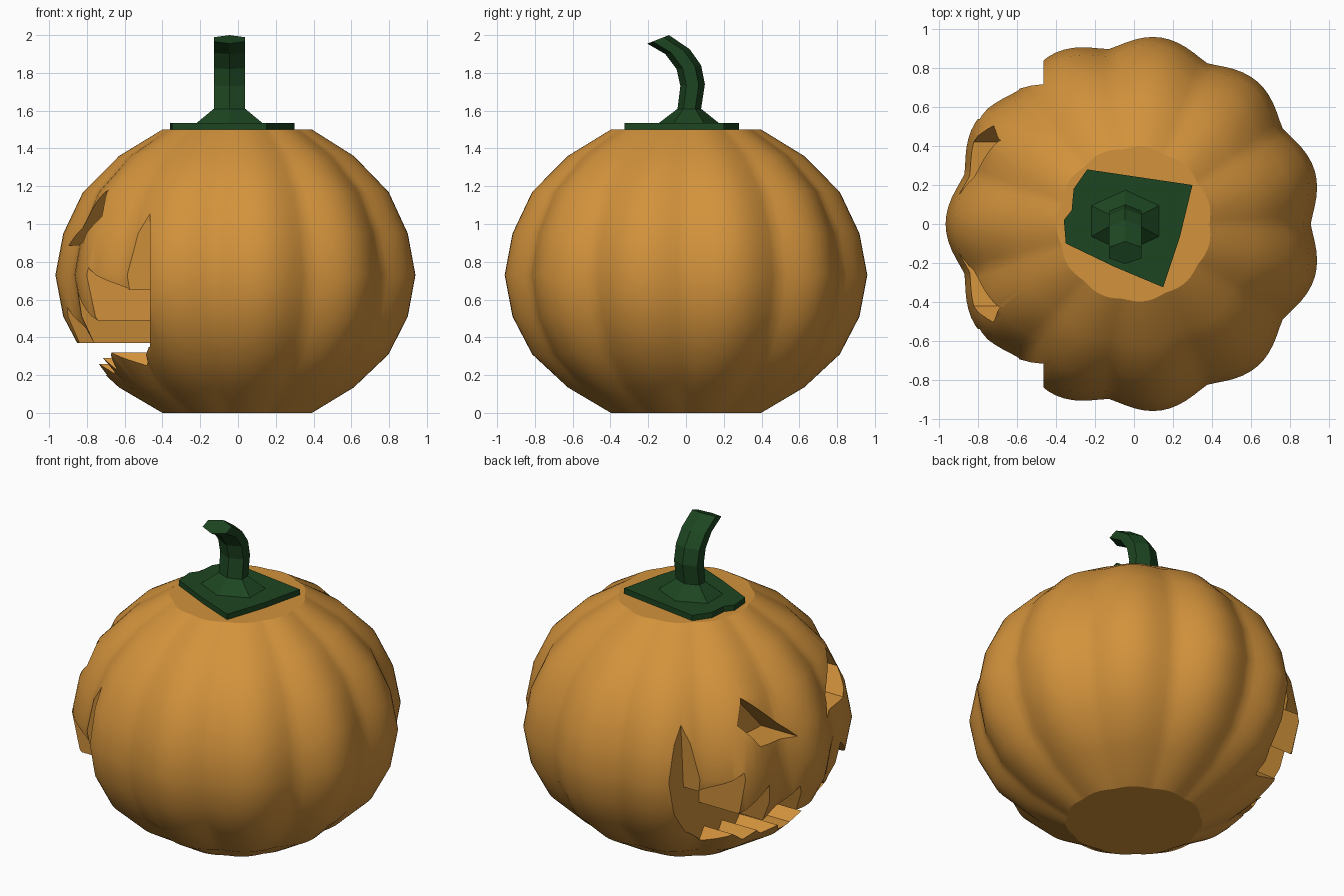
import bpy, bmesh, math

if "Cube" in bpy.data.objects:
    bpy.data.objects.remove(bpy.data.objects["Cube"])


def material(name, color):
    m = bpy.data.materials.new(name)
    m.diffuse_color = (*color, 1)
    m.use_nodes = True
    m.node_tree.nodes["Principled BSDF"].inputs["Base Color"].default_value = m.diffuse_color
    return m


def make_object(name, bm, mat=None):
    bmesh.ops.recalc_face_normals(bm, faces=bm.faces)
    me = bpy.data.meshes.new(name)
    bm.to_mesh(me)
    bm.free()
    ob = bpy.data.objects.new(name, me)
    bpy.context.collection.objects.link(ob)
    if mat:
        me.materials.append(mat)
    return ob


def loft(name, rings, mat=None):
    """Skin a stack of equal-length point loops and cap both ends."""
    bm = bmesh.new()
    loops = [[bm.verts.new(p) for p in ring] for ring in rings]
    n = len(loops[0])
    for a, b in zip(loops, loops[1:]):
        for i in range(n):
            j = (i + 1) % n
            bm.faces.new((a[i], a[j], b[j], b[i]))
    bm.faces.new(loops[0][::-1])
    bm.faces.new(loops[-1])
    return make_object(name, bm, mat)


orange = material("orange_skin", (0.65, 0.29, 0.045))
green = material("dark_green", (0.012, 0.06, 0.015))

# Ribbed pumpkin body: 11 lobes, valley on the +x axis
profile = [(0.40, 0), (0.63, 0.135), (0.82, 0.31), (0.925, 0.51), (0.967, 0.73),
           (0.925, 0.95), (0.82, 1.17), (0.63, 1.36), (0.40, 1.5)]
SEG = 132


def body_ring(r, z):
    depth = 0.012 + 0.048 * (r - 0.40) / 0.567
    pts = []
    for i in range(SEG):
        t = 2 * math.pi * i / SEG
        rr = r - depth * (1 - abs(math.sin(5.5 * t)) ** 1.3)
        pts.append((rr * math.cos(t), rr * math.sin(t), z))
    return pts


body = loft("pumpkin_body", [body_ring(r, z) for r, z in profile], orange)

# Face cutters, outlines as (y, z) extruded along x from the -x side
def cutter(name, outline, depth):
    return loft(name, [[(x, y, z) for y, z in outline] for x in (-1.3, depth)])


eye = [(0.43, 1.18), (0.505, 1.04), (0.42, 0.90), (0.15, 0.885)]
upper_lip = [(0.72, 1.10), (0.69, 0.65), (0.54, 0.77), (0.53, 0.49),
             (0.36, 0.64), (0.31, 0.37), (0.13, 0.56), (0.08, 0.37)]
lower_lip = [(0.06, 0.20), (0.12, 0.26), (0.17, 0.205), (0.30, 0.29), (0.34, 0.225),
             (0.48, 0.32), (0.53, 0.25), (0.66, 0.35), (0.72, 0.22), (0.95, 0.60)]


def flip(pts):
    return [(-y, z) for y, z in reversed(pts)]


mouth = upper_lip + flip(upper_lip) + flip(lower_lip) + lower_lip
cutters = [cutter("eye_cutter_left", eye, -0.64),
           cutter("eye_cutter_right", flip(eye), -0.64),
           cutter("mouth_cutter", mouth, -0.465)]

# Carve the face, then drop the cutters
for c in cutters:
    c.hide_render = True
    m = body.modifiers.new(c.name, 'BOOLEAN')
    m.operation = 'DIFFERENCE'
    m.solver = 'EXACT'
    m.object = c
deps = bpy.context.evaluated_depsgraph_get()
carved = bpy.data.meshes.new_from_object(body.evaluated_get(deps))
body.modifiers.clear()
body.data = carved
for c in cutters:
    bpy.data.objects.remove(c)
bpy.ops.object.select_all(action='DESELECT')
body.select_set(True)
bpy.context.view_layer.objects.active = body
bpy.ops.object.shade_smooth_by_angle(angle=math.radians(28))

# Leaf plate under the stem
plate = [(-0.24, 0.28), (0.30, 0.20), (0.235, -0.07), (0.15, -0.325),
         (-0.10, -0.22), (-0.35, -0.10), (-0.36, 0.02), (-0.32, 0.07), (-0.31, 0.18)]
loft("leaf_plate", [[(x, y, z) for x, y in plate] for z in (1.495, 1.535)], green)

# Bent hexagonal stem with a flared foot: front and back edge (y, z), half width
sections = [((-0.15, 1.53), (0.18, 1.53), 0.18),
            ((-0.045, 1.61), (0.08, 1.61), 0.083),
            ((-0.03, 1.73), (0.10, 1.74), 0.083),
            ((-0.05, 1.82), (0.08, 1.84), 0.083),
            ((-0.11, 1.90), (0.02, 1.925), 0.083),
            ((-0.205, 1.955), (-0.09, 2.0), 0.083)]


def stem_ring(front, back, half):
    pts = []
    for k in range(6):
        t = math.radians(60 * k)
        f = (1 + math.cos(t)) / 2
        pts.append((-0.045 + half * math.sin(t) / math.sin(math.pi / 3),
                    front[0] + (back[0] - front[0]) * f,
                    front[1] + (back[1] - front[1]) * f))
    return pts


loft("stem", [stem_ring(*s) for s in sections], green)
